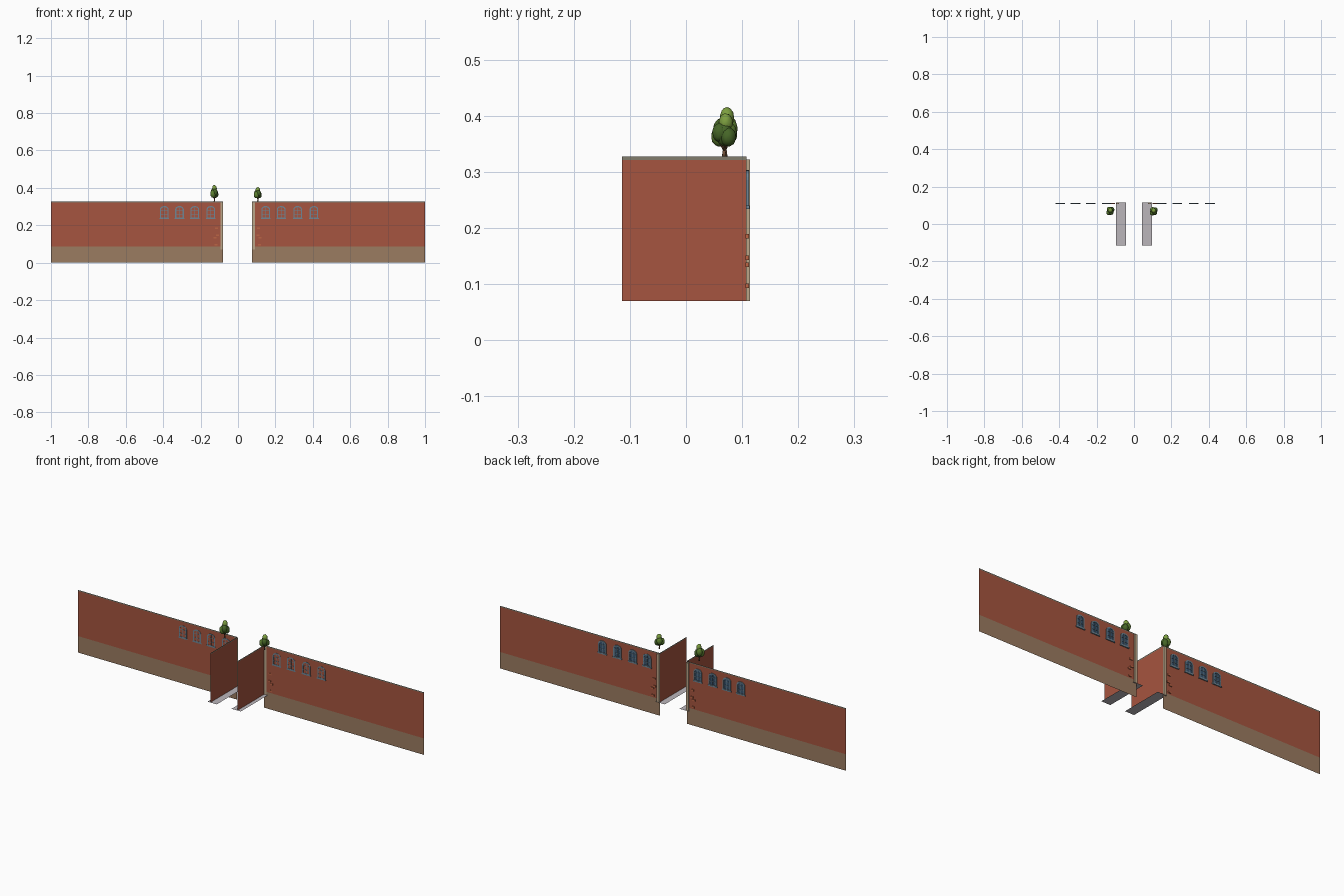
import bpy, bmesh, math, random
from mathutils import Vector, Matrix

if "Cube" in bpy.data.objects:
    bpy.data.objects.remove(bpy.data.objects["Cube"])

random.seed(4)
WALL_Y = 0.108          # plane of the long facades
BASE, SPLIT, TOP = 0.07, 0.086, 0.327


def mat(name, rgb):
    m = bpy.data.materials.new(name)
    m.diffuse_color = (*rgb, 1)
    m.use_nodes = True
    m.node_tree.nodes["Principled BSDF"].inputs["Base Color"].default_value = m.diffuse_color
    return m


BRICK = mat("brick", (0.38, 0.09, 0.05))
TAN = mat("plinth", (0.33, 0.2, 0.12))
STONE = mat("stone", (0.22, 0.2, 0.15))
PILLAR = mat("pillar", (0.5, 0.38, 0.25))
PAVE = mat("paving", (0.5, 0.47, 0.5))
FRAME = mat("window_frame", (0.16, 0.24, 0.3))
GLASS = mat("glass", (0.04, 0.09, 0.16))
CLAY = mat("loose_brick", (0.5, 0.13, 0.06))
BARK = mat("bark", (0.16, 0.08, 0.04))
LEAF = [mat("leaf_dark", (0.06, 0.13, 0.02)), mat("leaf_mid", (0.11, 0.22, 0.03)),
        mat("leaf_light", (0.2, 0.34, 0.05))]


def finish(name, bm, m, smooth=False):
    me = bpy.data.meshes.new(name)
    bm.to_mesh(me)
    bm.free()
    me.materials.append(m)
    if smooth:
        me.shade_smooth()
    ob = bpy.data.objects.new(name, me)
    bpy.context.collection.objects.link(ob)
    return ob


def quad(name, pts, m):
    bm = bmesh.new()
    bm.faces.new([bm.verts.new(p) for p in pts])
    return finish(name, bm, m)


def add_box(bm, x0, x1, y0, y1, z0, z1):
    c = Vector(((x0 + x1) / 2, (y0 + y1) / 2, (z0 + z1) / 2))
    s = Matrix.Diagonal((abs(x1 - x0), abs(y1 - y0), abs(z1 - z0), 1))
    bmesh.ops.create_cube(bm, size=1, matrix=Matrix.Translation(c) @ s)


def box(name, m, *dims):
    bm = bmesh.new()
    add_box(bm, *dims)
    return finish(name, bm, m)


def facade_strip(name, x0, x1, z0, z1, m, y=WALL_Y):
    return quad(name, [(x0, y, z0), (x0, y, z1), (x1, y, z1), (x1, y, z0)], m)


def arch(w, h, x, z, n=10):
    # Outline of a round-topped opening, from lower left over the top
    r = w / 2
    rise = r * 0.75
    pts = [(x - r, z)]
    for i in range(n + 1):
        a = math.pi - math.pi * i / n
        pts.append((x + r * math.cos(a), z + h - rise + rise * math.sin(a)))
    return pts + [(x + r, z)]


def window(name, x):
    w, h, z, b = 0.046, 0.066, 0.237, 0.006
    y0, y1 = WALL_Y - 0.001, WALL_Y + 0.004
    outer = arch(w, h, x, z)
    inner = arch(w - 2 * b, h - 2 * b, x, z + b)
    bm = bmesh.new()
    loops = [[bm.verts.new((px, y, pz)) for px, pz in ol]
             for ol, y in ((outer, y0), (outer, y1), (inner, y1), (inner, y0))]
    n = len(outer)
    for i in range(n):
        j = (i + 1) % n
        for k in range(4):
            a, c = loops[k], loops[(k + 1) % 4]
            bm.faces.new((a[i], a[j], c[j], c[i]))
    # Glazing bars and sill
    add_box(bm, x - 0.0012, x + 0.0012, y0, y1 - 0.001, z + b, z + h - b)
    for t in (0.35, 0.66):
        add_box(bm, x - w / 2 + b, x + w / 2 - b, y0, y1 - 0.001, z + h * t - 0.0012, z + h * t + 0.0012)
    add_box(bm, x - w / 2 - 0.003, x + w / 2 + 0.003, y0, y1 + 0.001, z - 0.003, z + 0.003)
    bmesh.ops.recalc_face_normals(bm, faces=bm.faces)
    finish(name + "_frame", bm, FRAME)
    quad(name + "_glass", [(px, WALL_Y + 0.001, pz) for px, pz in inner], GLASS)


def building(side, s, edge, windows):
    # Long facade with plinth and coping
    far = s * 1.0
    x0 = s * edge
    facade_strip(side + "_plinth", x0, far, 0, SPLIT, TAN)
    facade_strip(side + "_brick_facade", x0, far, SPLIT, TOP - 0.006, BRICK)
    facade_strip(side + "_facade_coping", x0, far, TOP - 0.006, TOP, STONE)
    # Alley wall, coping and pavement
    for part, z0, z1, m in (("alley_wall", BASE, TOP - 0.006, BRICK),
                            ("alley_coping", TOP - 0.006, TOP, STONE)):
        quad(f"{side}_{part}", [(x0, -0.114, z0), (x0, WALL_Y, z0),
                                (x0, WALL_Y, z1), (x0, -0.114, z1)], m)
    for part, a, b in (("pavement", 0.043, 0.087), ("kerb", 0.087, 0.096)):
        quad(f"{side}_{part}", [(s * a, -0.114, BASE), (s * b, -0.114, BASE),
                                (s * b, 0.114, BASE), (s * a, 0.114, BASE)], PAVE)
    # Corner pillar
    box(side + "_corner_pillar", PILLAR, x0, x0 + s * 0.014, WALL_Y - 0.001, 0.114, BASE, 0.322)
    # Bricks standing proud of the facade
    bm = bmesh.new()
    for dx, z in ((0.03, 0.147), (0.042, 0.134), (0.034, 0.185), (0.038, 0.097)):
        x = s * (edge + dx)
        add_box(bm, x - 0.008, x + 0.008, WALL_Y - 0.002, WALL_Y + 0.004, z - 0.004, z + 0.004)
    finish(side + "_proud_bricks", bm, CLAY)
    for i, x in enumerate(windows):
        window(f"{side}_window_{i + 1}", s * x)


building("left", -1, 0.08, (0.145, 0.231, 0.313, 0.394))
building("right", 1, 0.076, (0.148, 0.231, 0.319, 0.406))


def limb(bm, p, q, r0, r1):
    d = Vector(q) - Vector(p)
    mid = (Vector(p) + Vector(q)) / 2
    rot = d.to_track_quat('Z', 'Y').to_matrix().to_4x4()
    bmesh.ops.create_cone(bm, cap_ends=True, segments=8, radius1=r0, radius2=r1,
                          depth=d.length, matrix=Matrix.Translation(mid) @ rot)


def tree(side, x, y, z0, z1):
    # Trunk with spreading branches
    h = z1 - z0
    fork = z0 + h * 0.14
    bm = bmesh.new()
    limb(bm, (x, y, z0), (x, y, fork), 0.004, 0.0025)
    for k in range(4):
        a = k * math.pi / 2 + 0.4
        limb(bm, (x, y, fork), (x + 0.01 * math.cos(a), y + 0.01 * math.sin(a), z0 + h * 0.35), 0.002, 0.001)
    finish(side + "_tree_trunk", bm, BARK, True)
    # Crown of overlapping leaf clumps: dx, dy, height share, radius, stretch, shade
    clumps = ((0, 0, 0.52, 0.016, 1.6, 0), (0.007, 0.007, 0.45, 0.014, 1.4, 0),
              (-0.007, -0.008, 0.46, 0.015, 1.4, 1), (0.004, -0.008, 0.55, 0.013, 1.5, 0),
              (-0.006, 0.008, 0.56, 0.014, 1.5, 1), (0, 0.003, 0.78, 0.0125, 1.5, 2))
    for i, (dx, dy, t, r, st, shade) in enumerate(clumps):
        bm = bmesh.new()
        bmesh.ops.create_icosphere(bm, subdivisions=3, radius=1)
        for v in bm.verts:
            v.co *= 1 + random.uniform(-0.04, 0.04)
        bmesh.ops.transform(bm, verts=bm.verts, matrix=Matrix.Translation((x + dx, y + dy, z0 + h * t))
                            @ Matrix.Diagonal((r, r, r * st * h / 0.09, 1)))
        finish(f"{side}_tree_crown_{i + 1}", bm, LEAF[shade], True)


tree("left", -0.126, 0.07, 0.327, 0.416)
tree("right", 0.106, 0.068, 0.327, 0.405)
